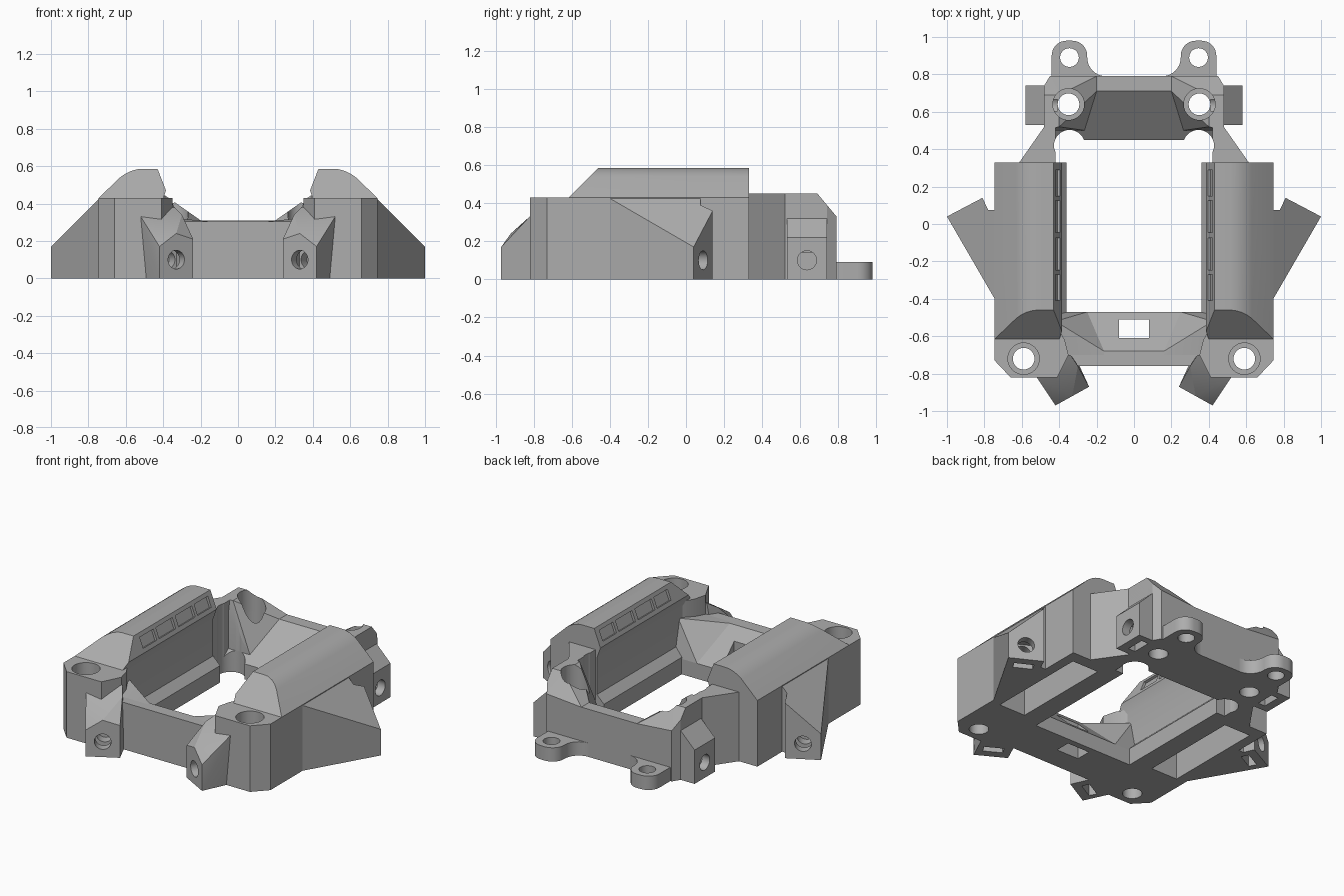
import bpy, bmesh, math
from mathutils import Vector, Matrix

cube = bpy.data.objects.get("Cube")
if cube:
    bpy.data.objects.remove(cube)

grey = bpy.data.materials.new("plain_grey")
grey.use_nodes = True
COLOUR = (0.42, 0.42, 0.42, 1)
grey.diffuse_color = COLOUR
grey.node_tree.nodes["Principled BSDF"].inputs["Base Color"].default_value = COLOUR

parts, cutters = [], []


def finish(name, bm, group):
    bmesh.ops.recalc_face_normals(bm, faces=bm.faces)
    mesh = bpy.data.meshes.new(name)
    bm.to_mesh(mesh)
    bm.free()
    obj = bpy.data.objects.new(name, mesh)
    bpy.context.collection.objects.link(obj)
    mesh.materials.append(grey)
    obj.hide_render = group is cutters
    group.append(obj)
    return obj


def sweep(points, shift):
    """Extrude a closed 3D outline along a vector."""
    bm = bmesh.new()
    face = bm.faces.new([bm.verts.new(p) for p in points])
    new = bmesh.ops.extrude_face_region(bm, geom=[face], use_keep_orig=True)["geom"]
    bmesh.ops.translate(bm, vec=shift, verts=[v for v in new if isinstance(v, bmesh.types.BMVert)])
    return bm


def plan(outline, height):
    return sweep([(x, y, 0) for x, y in outline], (0, 0, height))


def trim(bm, point, normal):
    """Cut off everything on the normal's side and close the cut."""
    geom = bm.verts[:] + bm.edges[:] + bm.faces[:]
    bmesh.ops.bisect_plane(bm, geom=geom, plane_co=point, plane_no=normal, clear_outer=True)
    bmesh.ops.holes_fill(bm, edges=[e for e in bm.edges if e.is_boundary], sides=0)
    return bm


def hull(points):
    bm = bmesh.new()
    for p in points:
        bm.verts.new(p)
    result = bmesh.ops.convex_hull(bm, input=bm.verts)
    loose = [g for g in result["geom_interior"] if isinstance(g, bmesh.types.BMVert)]
    bmesh.ops.delete(bm, geom=loose, context='VERTS')
    bmesh.ops.dissolve_limit(bm, angle_limit=0.01, verts=bm.verts, edges=bm.edges)
    return bm


def arc(cx, cy, r, start, end, n=8):
    angles = [math.radians(start + (end - start) * i / n) for i in range(n + 1)]
    return [(cx + r * math.cos(a), cy + r * math.sin(a)) for a in angles]


def drill(name, centre, direction, radius, length):
    bm = bmesh.new()
    turn = Vector(direction).to_track_quat('Z', 'Y').to_matrix().to_4x4()
    bmesh.ops.create_cone(bm, cap_ends=True, segments=32, radius1=radius, radius2=radius,
                          depth=length, matrix=Matrix.Translation(centre) @ turn)
    finish(name, bm, cutters)


def cut_box(name, centre, size, rotation=Matrix.Identity(4)):
    bm = bmesh.new()
    scale = Matrix.Diagonal((*size, 1))
    bmesh.ops.create_cube(bm, size=1, matrix=Matrix.Translation(centre) @ rotation @ scale)
    finish(name, bm, cutters)


# Side rail with rounded top and overhanging inner lip
profile = [(.36, 0), (.745, 0), (.745, .43), (.63, .54), (.605, .558), (.575, .573),
           (.54, .583), (.51, .585), (.43, .585), (.385, .47), (.41, .40), (.41, .16), (.36, .11)]
rail = sweep([(x, -.63, z) for x, z in profile], (0, .96, 0))
finish("side_rail", trim(rail, (0, -.46, .585), (0, -1, 1)), parts)

# Outer wing with sloped top
wing = plan([(.72, -.40), (.745, -.40), (1, .04), (.81, .14), (.78, .075), (.72, .075)], .5)
finish("side_wing", trim(wing, (1, 0, .17), (1, 0, 1)), parts)

# Front corner block and angled front lug
finish("front_corner", plan([(.37, -.62), (.35, -.70), (.41, -.82), (.66, -.82), (.745, -.73),
                             (.745, -.55), (.41, -.55)], .43), parts)
finish("front_lug", hull([(.24, -.87, 0), (.42, -.97, 0), (.24, -.87, .21), (.33, -.92, .24),
                          (.42, -.97, .17), (.30, -.74, 0), (.50, -.80, 0), (.30, -.76, .34),
                          (.52, -.82, .33), (.34, -.70, .38), (.45, -.70, .38),
                          (.45, -.70, 0)]), parts)

# Front and back crossbars, sloping down towards the opening
front = [(-.76, 0), (-.76, .305), (-.68, .305), (-.47, .10), (-.47, 0)]
back = [(.79, 0), (.79, .31), (.71, .31), (.45, .10), (.45, 0)]
finish("front_crossbar", sweep([(0, y, z) for y, z in front], (.42, 0, 0)), parts)
finish("back_crossbar", sweep([(0, y, z) for y, z in back], (.45, 0, 0)), parts)
finish("front_gusset", hull([(.16, -.70, .305), (.16, -.68, .305), (.42, -.70, .305),
                             (.42, -.52, .33), (.25, -.47, .10), (.42, -.47, .10),
                             (.25, -.6, .05), (.42, -.6, .05)]), parts)

# Back corner post, connecting wall and side lug
finish("back_corner", hull([(.22, .79, 0), (.26, .50, 0), (.47, .50, 0), (.45, .79, 0),
                            (.20, .71, .31), (.20, .79, .31), (.45, .79, .33), (.48, .69, .45),
                            (.48, .50, .45), (.40, .69, .45), (.40, .52, .45), (.48, .74, .39),
                            (.48, .74, 0), (.26, .50, .13)]), parts)
finish("back_wall", plan([(.42, .32), (.62, .32), (.48, .52), (.48, .69), (.42, .69)], .45), parts)
finish("side_lug", hull([(x, y, z) for y in (.53, .74) for x, z in
                         ((.44, 0), (.58, 0), (.58, .22), (.47, .33), (.44, .33))]), parts)

# Back mounting ear
ear = ([(.44, .75)] + arc(.36, .90, .08, 0, 90) + arc(.33, .90, .08, 90, 180)
       + arc(.15, .89, .10, 0, -90) + [(.15, .75)])
finish("mounting_ear", plan(ear, .09), parts)

# Vertical screw holes, counterbores and rounded opening corner
down = (0, 0, 1)
for x, y, floor in ((.59, -.72, .28), (.35, .64, .14)):
    drill("screw_cutter", (x, y, .25), down, .058, 1)
    drill("counterbore_cutter", (x, y, floor + .25), down, .084, .5)
drill("ear_cutter", (.345, .89, 0), down, .05, .5)
drill("corner_cutter", (.345, .42, .2), down, .083, 1)

# Angled bolt holes, each with a nut slot open underneath
for x, y, nx, ny in ((.33, -.92, -.486, -.874), (.905, .09, .466, .885), (.58, .635, 1, 0)):
    out = Vector((nx, ny, 0))
    face = Vector((x, y, .10))
    drill("bolt_cutter", face - out * .06, out, .05, .22)
    turn = Matrix.Rotation(math.atan2(ny, nx), 4, 'Z')
    cut_box("nut_cutter", face - out * .08 - Vector((0, 0, .03)), (.05, .12, .18), turn)

# Pocket under the rail, window in the front bar, shallow panels on the lip
cut_box("pocket_cutter", (.585, -.085, .1), (.19, .67, .4))
cut_box("slot_cutter", (0, -.56, .2), (.16, .10, .6))
lean = Matrix.Rotation(math.atan2(.045, .115), 4, 'Y')
for y, length in ((-.34, .14), (-.16, .17), (.04, .17), (.22, .14)):
    cut_box("panel_cutter", (.408, y, .528), (.03, length, .07), lean)

# Cut, mirror and shade every part
for obj in parts:
    for cutter in cutters:
        mod = obj.modifiers.new("cut", 'BOOLEAN')
        mod.operation = 'DIFFERENCE'
        mod.solver = 'EXACT'
        mod.object = cutter
    obj.modifiers.new("mirror", 'MIRROR').use_axis = (True, False, False)

bpy.context.view_layer.update()
graph = bpy.context.evaluated_depsgraph_get()
baked = [bpy.data.meshes.new_from_object(obj.evaluated_get(graph)) for obj in parts]
for obj, mesh in zip(parts, baked):
    obj.modifiers.clear()
    obj.data = mesh
for cutter in cutters:
    bpy.data.objects.remove(cutter)
bpy.ops.object.select_all(action='DESELECT')
for obj in parts:
    obj.select_set(True)
bpy.context.view_layer.objects.active = parts[0]
bpy.ops.object.shade_smooth_by_angle(angle=math.radians(20))
